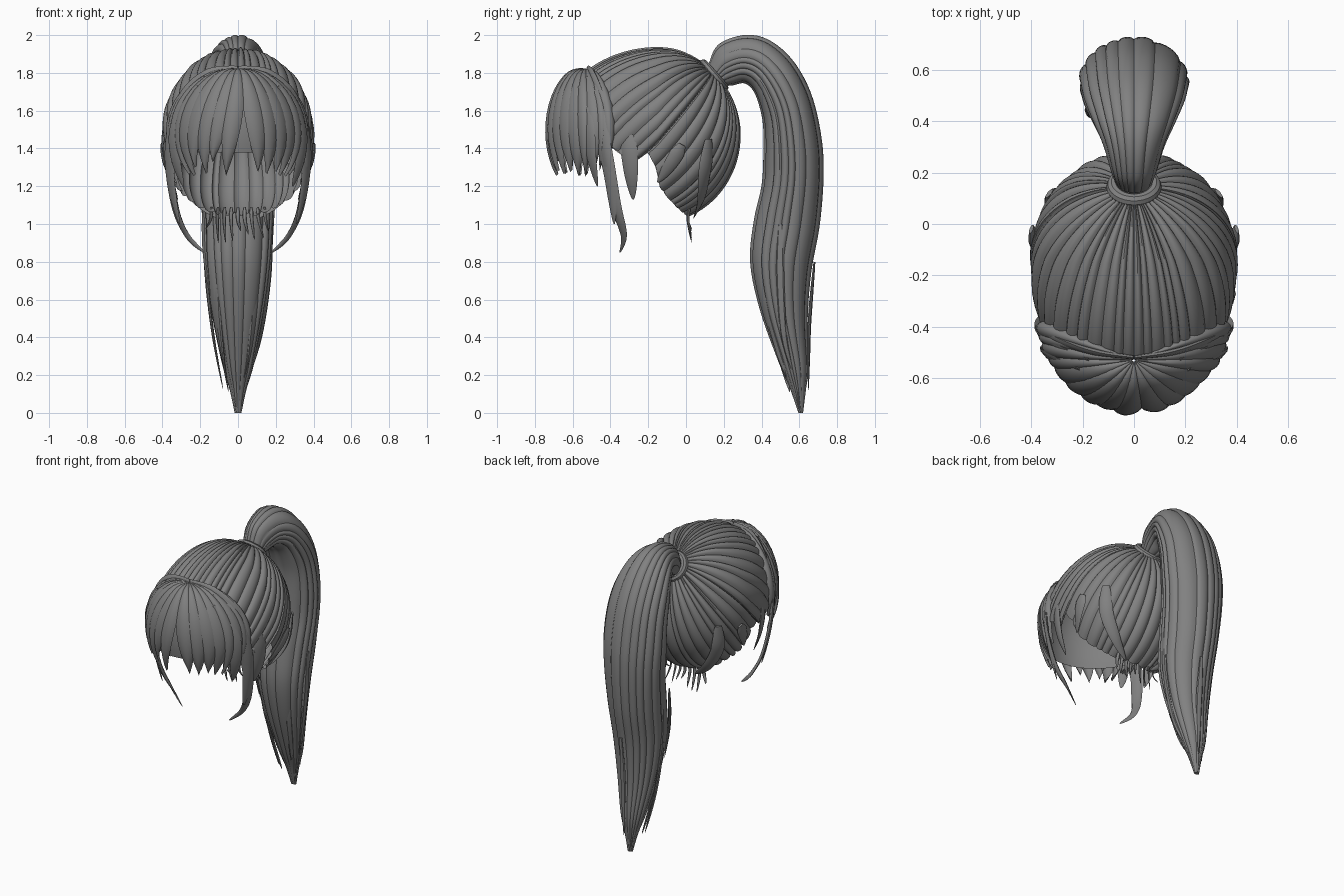
import bpy, bmesh, math, random
from mathutils import Vector

if "Cube" in bpy.data.objects:
    bpy.data.objects.remove(bpy.data.objects["Cube"])

random.seed(4)
hair = bpy.data.materials.new("dark_grey_hair")
hair.diffuse_color = (0.22, 0.22, 0.22, 1)
hair.use_nodes = True
hair.node_tree.nodes["Principled BSDF"].inputs["Base Color"].default_value = hair.diffuse_color


def grid(name, rows, closed=False, caps=False):
    """Skin a list of equally long point rows."""
    bm = bmesh.new()
    vs = [[bm.verts.new(p) for p in r] for r in rows]
    n = len(rows[0])
    for a, b in zip(vs, vs[1:]):
        for j in range(n if closed else n - 1):
            k = (j + 1) % n
            bm.faces.new((a[j], a[k], b[k], b[j]))
    if caps:
        bm.faces.new(vs[0])
        bm.faces.new(vs[-1])
    bmesh.ops.recalc_face_normals(bm, faces=bm.faces)
    me = bpy.data.meshes.new(name)
    bm.to_mesh(me)
    bm.free()
    me.materials.append(hair)
    ob = bpy.data.objects.new(name, me)
    bpy.context.collection.objects.link(ob)
    return ob


def spline(pts, steps):
    """Catmull-Rom curve through points of any dimension."""
    p = [pts[0]] + list(pts) + [pts[-1]]
    out = []
    for i in range(1, len(p) - 2):
        for s in range(steps):
            t = s / steps
            out.append([0.5 * (2 * b + (c - a) * t + (2 * a - 5 * b + 4 * c - d) * t * t
                               + (3 * b - a - 3 * c + d) * t ** 3)
                        for a, b, c, d in zip(*p[i - 1:i + 3])])
    return out + [list(pts[-1])]


def strand(name, pts, width, thick=0.012, centre=(0, -0.15), root=0.5):
    """Flat tapering lock whose broad side faces away from a vertical axis."""
    path = [Vector(p) for p in spline(pts, 6)]
    rows = []
    for i, p in enumerate(path):
        t = i / (len(path) - 1)
        tan = (path[min(i + 1, len(path) - 1)] - path[max(i - 1, 0)]).normalized()
        out = Vector((p.x - centre[0], p.y - centre[1], 0))
        side = tan.cross(out).normalized()
        out = side.cross(tan).normalized()
        k = min(1, root + 2 * t) * (1 - 0.92 * t ** 3)
        rows.append([p + side * math.cos(q) * width * k + out * math.sin(q) * thick * k
                     for q in (math.tau * j / 8 for j in range(8))])
    return grid(name, rows, True, True)


def locks(count):
    """Samples (position 0..1, height 0..1) of irregular neighbouring locks."""
    w = [random.uniform(0.5, 1.5) for _ in range(count)]
    total, at, res = sum(w), 0, []
    for x in w:
        h = random.uniform(0.6, 1)
        for j in range(6):
            res.append(((at + x * j / 6) / total, h * math.sin(math.pi * j / 6) ** 0.6))
        at += x
    return res


# Scalp cap: locks combed from the hairline to the tie over an egg shape
def to_sphere(y, z):
    ny, nz = (y + 0.15) / (0.54 if y < -0.15 else 0.43), (z - 1.47) / 0.46
    return Vector((math.sqrt(max(0, 1 - ny * ny - nz * nz)), ny, nz)).normalized()


def to_cap(d):
    return Vector((d.x * 0.395, -0.15 + d.y * (0.54 if d.y < 0 else 0.43), 1.47 + d.z * 0.455))


edge = [to_sphere(*p) for p in [(-0.53, 1.80), (-0.52, 1.70), (-0.46, 1.55), (-0.40, 1.42),
        (-0.28, 1.32), (-0.20, 1.38), (-0.16, 1.30), (-0.14, 1.20), (-0.06, 1.10),
        (0.0, 1.05), (0.03, 1.03)]]
edge[0].x = edge[-1].x = 0
edge += [Vector((-d.x, d.y, d.z)) for d in edge[-2::-1]]
run = [0]
for a, b in zip(edge, edge[1:]):
    run.append(run[-1] + (b - a).length)


def hairline(u):
    s = u * run[-1]
    i = max(k for k in range(len(run) - 1) if run[k] <= s)
    return edge[i].lerp(edge[i + 1], (s - run[i]) / (run[i + 1] - run[i])).normalized()


tie_dir = Vector((0, 0.28 / 0.43, 0.33 / 0.46)).normalized()
cap_locks = locks(46)
rows = []
for i in range(25):
    t = 0.05 + 0.95 * i / 24
    rows.append([to_cap(tie_dir.slerp(hairline(u), t)
                        * (1 + (0.045 * h - 0.015) * min(1, 0.3 + 2 * t)))
                 for u, h in cap_locks])
grid("scalp_cap", rows, True)

# Hair tie
bpy.ops.mesh.primitive_torus_add(major_radius=0.08, minor_radius=0.027, major_segments=32,
                                 minor_segments=10, location=(0, 0.145, 1.785))
tie = bpy.context.object
tie.name = "hair_tie"
tie.rotation_euler = Vector((0, 0.75, 0.66)).to_track_quat('Z', 'Y').to_euler()
tie.data.materials.append(hair)

# Ponytail: stations of outer y, z, inner y, z and half width
stations = [(.12, 1.85, .20, 1.73, .07), (.17, 1.95, .25, 1.735, .09), (.30, 2.0, .31, 1.745, .12),
            (.43, 1.98, .36, 1.70, .16), (.56, 1.875, .395, 1.60, .195), (.66, 1.70, .41, 1.50, .21),
            (.715, 1.48, .41, 1.35, .215), (.73, 1.27, .40, 1.20, .205), (.71, 1.0, .36, 1.02, .19),
            (.665, .75, .34, .80, .175), (.645, .50, .39, .55, .14), (.65, .25, .49, .27, .085),
            (.635, .12, .55, .13, .045), (.62, 0, .595, 0, .018)]
tail_locks = locks(16)
rows = []
for oy, oz, iy, iz, w in spline(stations, 5):
    mid, half = Vector((0, (oy + iy) / 2, (oz + iz) / 2)), Vector((0, (oy - iy) / 2, (oz - iz) / 2))
    ring = []
    for u, h in tail_locks:
        q, r = math.tau * u, 0.94 + 0.08 * h
        ring.append(mid + half * math.cos(q) * r + Vector((w * math.sin(q) * r, 0, 0)))
    rows.append(ring)
for p in rows[-1]:
    p.z = 0
grid("ponytail", rows, True, True)

# Loose strands along the ponytail
loose = [[(-.18, .50, 1.0), (-.165, .50, .7), (-.13, .52, .4), (-.08, .56, .13)],
         [(-.18, .44, 1.1), (-.175, .43, .85), (-.15, .45, .62)],
         [(.18, .50, 1.0), (.165, .50, .7), (.12, .52, .4), (.06, .57, .2)],
         [(-.11, .41, .9), (-.11, .43, .6), (-.08, .50, .3), (-.05, .55, .11)],
         [(.10, .40, .9), (.09, .42, .6), (.06, .49, .32), (.03, .54, .18)],
         [(.02, .68, .8), (.02, .655, .5), (.02, .65, .3), (.02, .648, .12)]]
for i, pts in enumerate(loose):
    strand(f"loose_strand_{i}", pts, 0.022, 0.01, (0, 0.53))


# Fringe: dome fanning forward from the parting
def fringe(a, th, lift=0):
    f, s = math.sin(th), math.sin(a)
    return Vector(((0.355 + lift) * s * f,
                   -0.53 - (0.19 + lift) * math.cos(a) * f + 0.12 * s * s * f,
                   1.815 + lift * math.cos(th) - 0.33 * (1 - math.cos(th))))


grid("fringe_base", [[fringe(math.radians(a), 0.03 + 1.87 * i / 14) for a in range(-96, 97, 6)]
                     for i in range(15)])
count = 17
for i in range(count):
    a0 = math.radians(-92 + 184 * i / (count - 1))
    length = random.uniform(2.0, 2.3)
    lift0 = random.uniform(0.004, 0.012)
    sweep = -0.22 if a0 < 0.15 else 0.16
    sweep *= math.cos(a0)
    half = random.uniform(0.13, 0.19)
    rows = []
    for k in range(17):
        t = k / 16
        rows.append([fringe(a0 + sweep * t * t + j / 4 * half * (1 - 0.95 * t ** 5),
                            0.03 + (length - 0.03) * t,
                            (lift0 + 0.016 * (1 - (j / 4) ** 2)) * min(1, 4 * t + 0.3))
                     for j in range(-4, 5)])
    grid(f"fringe_lock_{i}", rows)

# Face framing locks on both sides
for s, side in ((1, "right"), (-1, "left")):
    frames = [
        ("long_lock", 0.04, [(.17, -.53, 1.77), (.31, -.47, 1.62), (.365, -.42, 1.38),
                             (.335, -.37, 1.1), (.27, -.33, .94), (.18, -.35, .85)]),
        ("middle_lock", 0.045, [(.2, -.53, 1.74), (.33, -.46, 1.5), (.36, -.41, 1.3),
                                (.34, -.39, 1.13), (.31, -.38, 1.0)]),
        ("front_lock", 0.05, [(.2, -.57, 1.72), (.32, -.52, 1.52), (.33, -.5, 1.35), (.29, -.47, 1.2)]),
        ("temple_lock", 0.05, [(.36, -.32, 1.5), (.375, -.3, 1.38), (.36, -.29, 1.25), (.32, -.28, 1.13)]),
        ("parting_lock", 0.035, [(0, -.52, 1.82), (.15, -.5, 1.79), (.28, -.46, 1.69),
                                 (.36, -.42, 1.52), (.37, -.4, 1.35)]),
        ("ear_lock", 0.04, [(.4, -.02, 1.42), (.385, -.08, 1.32), (.34, -.15, 1.22)]),
        ("back_lock", 0.045, [(.33, .12, 1.45), (.31, .1, 1.28), (.22, .08, 1.13), (.1, .04, 1.03)]),
    ]
    for name, w, pts in frames:
        strand(f"{side}_{name}", [(x * s, y, z) for x, y, z in pts], w, 0.014)

# Short wisps at the nape
for i in range(9):
    x = -0.14 + 0.035 * i
    e = random.uniform(0.9, 0.98)
    strand(f"nape_wisp_{i}", [(x, 0.02, 1.09), (x * 1.05, 0.01, 1.02),
                              (x * 1.15 + random.uniform(-.02, .02), 0.03, e)], 0.012, 0.005)

# Smooth shading with crisp creases between locks
bpy.ops.object.select_all(action='SELECT')
bpy.context.view_layer.objects.active = tie
bpy.ops.object.shade_smooth_by_angle(angle=math.radians(35))
